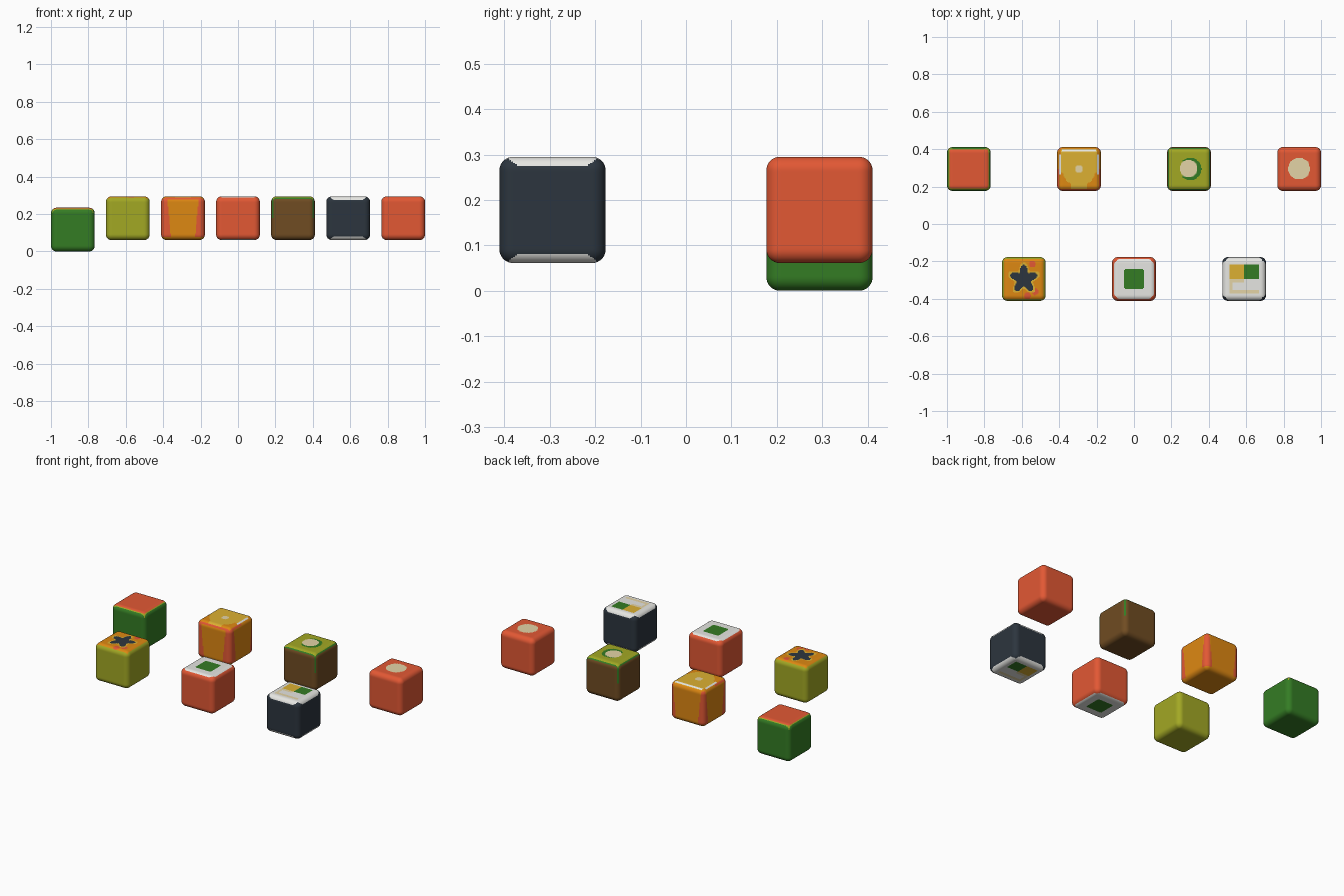
import bpy, bmesh, math
from mathutils import Vector

if "Cube" in bpy.data.objects:
    bpy.data.objects.remove(bpy.data.objects["Cube"])

H = 0.117     # half size of a cube
R = 0.03      # edge rounding


def linear(c):
    c = min(c / 255, 1)
    return c / 12.92 if c <= 0.04045 else ((c + 0.055) / 1.055) ** 2.4


COLOURS = {
    "red": (226, 88, 52), "orange": (222, 136, 18), "yellow": (220, 176, 50),
    "white": (230, 230, 226), "green": (52, 124, 36), "olive": (162, 168, 36),
    "brown": (112, 76, 34), "navy": (44, 53, 62), "cream": (228, 212, 166),
}
MATS = {}
for n, c in COLOURS.items():
    MATS[n] = bpy.data.materials.new(n)
    MATS[n].diffuse_color = (*[linear(v) for v in c], 1)


def rounded_cube(name, loc, rule, cuts=47):
    """Finely gridded rounded cube, each face coloured by rule(x, y, z)."""
    bm = bmesh.new()
    bmesh.ops.create_cube(bm, size=2 * H)
    bmesh.ops.subdivide_edges(bm, edges=bm.edges[:], cuts=cuts, use_grid_fill=True)
    k = H - R
    for v in bm.verts:
        inner = Vector([max(-k, min(k, c)) for c in v.co])
        v.co = inner + (v.co - inner).normalized() * R
    me = bpy.data.meshes.new(name)
    used = []
    for f in bm.faces:
        col = rule(*f.calc_center_median())
        if col not in used:
            used.append(col)
            me.materials.append(MATS[col])
        f.material_index = used.index(col)
        f.smooth = True
    bm.to_mesh(me)
    bm.free()
    ob = bpy.data.objects.new(name, me)
    ob.location = loc
    bpy.context.collection.objects.link(ob)


def edge(x, y):
    return max(abs(x), abs(y))


def watermelon(x, y, z):
    if z > 0 and edge(x, y) < 0.103:
        return "red"
    if z > 0 and edge(x, y) < 0.109:
        return "olive"
    return "green"


def papaya(x, y, z):
    if z < 0 or edge(x, y) > 0.106:
        return "olive"
    r, a = math.hypot(x, y), math.atan2(y, x)
    star = 0.058 + 0.018 * math.cos(5 * (a - math.pi / 2))
    if r < star:
        return "navy"
    if r < star + 0.012:
        return "yellow"
    # red blush patches
    for px, py in ((0.045, 0.08), (0.06, -0.068), (0.02, -0.09)):
        if math.hypot(x - px, y - py) < 0.018:
            return "red"
    return "orange"


def citrus(x, y, z):
    if z > 0 and edge(x, y) < 0.106:
        if math.hypot(x, y) < 0.021:
            return "cream"
        # thin pith lines by the rim
        if 0.094 < y < 0.103 and abs(x) < 0.092:
            return "white"
        if 0.098 < abs(x) and -0.03 < y < 0.08:
            return "white"
        # segment disc, tapering to the front
        if y > -0.02 and abs(x) < 0.096:
            return "yellow"
        if math.hypot(x, y * 0.95) < 0.088 or (y < 0 and abs(x) < 0.045):
            return "yellow"
        return "orange"
    # red patches along the upright edges
    m = min(abs(x), abs(y))
    limit = 0.074 + 0.1 * z + (0.012 if y > 0 else 0)
    if z > -0.1 and (m > limit or (y < 0 and z > 0.102)):
        return "red"
    return "orange"


def salmon_roll(x, y, z):
    if abs(z) < 0.09 or edge(x, y) > 0.106 or abs(x) + abs(y) > 0.19:
        return "red"
    if edge(x, y) < 0.054 and abs(x) + abs(y) < 0.098:
        return "green"
    return "white"


def kiwi(x, y, z):
    if z < 0 or edge(x, y) > 0.111:
        return "brown"
    if edge(x, y) > 0.107:
        return "green"
    if math.hypot(x + 0.003, y - 0.003) < 0.047:
        return "cream"
    if math.hypot(x - 0.006, y) < 0.06 and x > -0.035:
        return "green"
    return "olive"


def seaweed_roll(x, y, z):
    m = min(abs(x), abs(y))
    if abs(z) < H - 0.02 + max(0, m - 0.078) * 0.85:
        return "navy"
    if abs(x) < 0.076 and abs(y) < 0.076:
        if y > 0:
            return "green" if x > 0 else "yellow"
        # pale filling with a cream border
        if y < -0.06 or (y > -0.02 and x < 0) or x < -0.065:
            return "cream"
    return "white"


def apple(x, y, z):
    if z > 0 and math.hypot(x, y - 0.002) < 0.058:
        return "cream"
    return "red"


# two staggered rows of cubes
BACK, FRONT, Z = 0.294, -0.294, H + 0.061
rounded_cube("watermelon_cube", (-0.883, BACK, H), watermelon)
rounded_cube("papaya_cube", (-0.589, FRONT, Z), papaya)
rounded_cube("citrus_cube", (-0.294, BACK, Z), citrus)
rounded_cube("salmon_roll_cube", (0, FRONT, Z), salmon_roll)
rounded_cube("kiwi_cube", (0.294, BACK, Z), kiwi)
rounded_cube("seaweed_roll_cube", (0.589, FRONT, Z), seaweed_roll)
rounded_cube("apple_cube", (0.883, BACK, Z), apple)

for m in bpy.data.materials:
    if m.users and not m.is_grease_pencil:
        m.use_nodes = True
        m.node_tree.nodes["Principled BSDF"].inputs["Base Color"].default_value = m.diffuse_color
